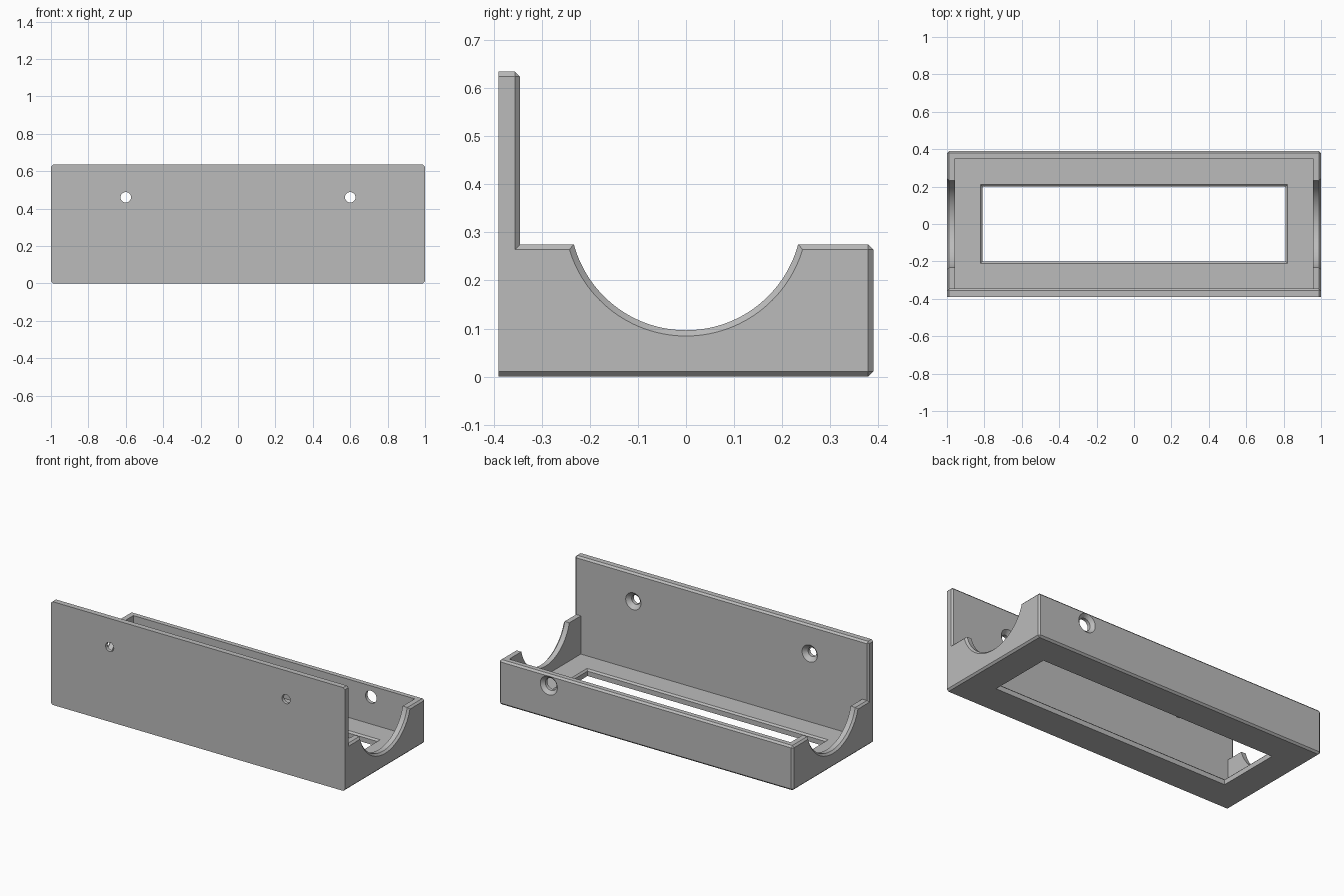
import bpy, bmesh
from math import sin, cos, tau

if "Cube" in bpy.data.objects:
    bpy.data.objects.remove(bpy.data.objects["Cube"], do_unlink=True)

FRONT, BACK = -0.39, 0.39
PLATE_Y = -0.345           # inner face of the tall plate
RIM, TOP = 0.275, 0.635
CHAMFER = 0.011

grey = bpy.data.materials.new("plain grey")
grey.use_nodes = True
grey.diffuse_color = (0.5, 0.5, 0.5, 1)
grey.node_tree.nodes["Principled BSDF"].inputs["Base Color"].default_value = (0.5, 0.5, 0.5, 1)


def loft(name, rings, keep_sharp=None):
    """Closed solid through matching rings of points, optionally chamfered."""
    bm = bmesh.new()
    loops = [[bm.verts.new(p) for p in ring] for ring in rings]
    n = len(loops[0])
    for a, b in zip(loops, loops[1:]):
        for i in range(n):
            j = (i + 1) % n
            bm.faces.new((a[i], a[j], b[j], b[i]))
    bm.faces.new(loops[0][::-1])
    bm.faces.new(loops[-1])
    bmesh.ops.recalc_face_normals(bm, faces=bm.faces)
    if keep_sharp:
        edges = [e for e in bm.edges if not keep_sharp(e)]
        bmesh.ops.bevel(bm, geom=edges, offset=CHAMFER, segments=1,
                        affect='EDGES', profile=0.5)
        bmesh.ops.recalc_face_normals(bm, faces=bm.faces)
    mesh = bpy.data.meshes.new(name)
    bm.to_mesh(mesh)
    bm.free()
    mesh.materials.append(grey)
    ob = bpy.data.objects.new(name, mesh)
    bpy.context.collection.objects.link(ob)
    return ob


def circle_x(x, r, z, n=128):
    return [(x, r * cos(tau * i / n), z + r * sin(tau * i / n)) for i in range(n)]


def circle_y(y, r, cx, cz, n=40):
    return [(cx + r * cos(tau * i / n), y, cz + r * sin(tau * i / n)) for i in range(n)]


def rect(z, hx, y0, y1):
    return [(-hx, y0, z), (hx, y0, z), (hx, y1, z), (-hx, y1, z)]


def cut(target, cutter):
    cutter.hide_render = True
    mod = target.modifiers.new("cut", 'BOOLEAN')
    mod.operation = 'DIFFERENCE'
    mod.solver = 'EXACT'
    mod.object = cutter
    bpy.ops.object.select_all(action='DESELECT')
    bpy.context.view_layer.objects.active = target
    target.select_set(True)
    bpy.ops.object.modifier_apply(modifier=mod.name)
    bpy.data.objects.remove(cutter, do_unlink=True)


# Tray body and tall mounting plate as one L-shaped extrusion
profile = [(FRONT, 0), (BACK, 0), (BACK, RIM), (PLATE_Y, RIM), (PLATE_Y, TOP), (FRONT, TOP)]


def stays_sharp(edge):
    on_front = all(abs(v.co.y - FRONT) < 1e-4 for v in edge.verts)
    inner_corner = all(abs(v.co.y - PLATE_Y) < 1e-4 and abs(v.co.z - RIM) < 1e-4
                       for v in edge.verts)
    return on_front or inner_corner


tray = loft("mounting_tray", [[(x, y, z) for y, z in profile] for x in (-1, 1)], stays_sharp)

# Tray cavity
cut(tray, loft("cavity_cutter", [rect(0.04, 0.957, PLATE_Y, 0.35),
                                 rect(0.3, 0.957, PLATE_Y, 0.35)]))

# Floor window with a chamfered upper edge
cut(tray, loft("window_cutter", [rect(z, 0.81 + f, -0.2 - f, 0.2 + f)
                                 for z, f in ((-0.1, 0), (0.03, 0), (0.06, 0.03))]))

# Round cradle through both end walls, chamfered on the outside
cradle = [(-1.05, 0.3035), (-0.988, 0.2415), (0.988, 0.2415), (1.05, 0.3035)]
cut(tray, loft("cradle_cutter", [circle_x(x, r, 0.338) for x, r in cradle]))

# Countersunk screw holes in the tall plate
for side in (-1, 1):
    rings = [(-0.45, 0.028), (-0.369, 0.028), (-0.335, 0.062)]
    cut(tray, loft("screw_cutter", [circle_y(y, r, side * 0.6, 0.46) for y, r in rings]))

# Single larger hole in the back wall, countersunk on the outside
rings = [(0.3, 0.038), (0.37, 0.038), (0.41, 0.078)]
cut(tray, loft("back_hole_cutter", [circle_y(y, r, 0.66, 0.207) for y, r in rings]))

bpy.ops.object.select_all(action='DESELECT')
tray.select_set(True)
bpy.context.view_layer.objects.active = tray
bpy.ops.object.shade_smooth_by_angle(angle=0.5)
